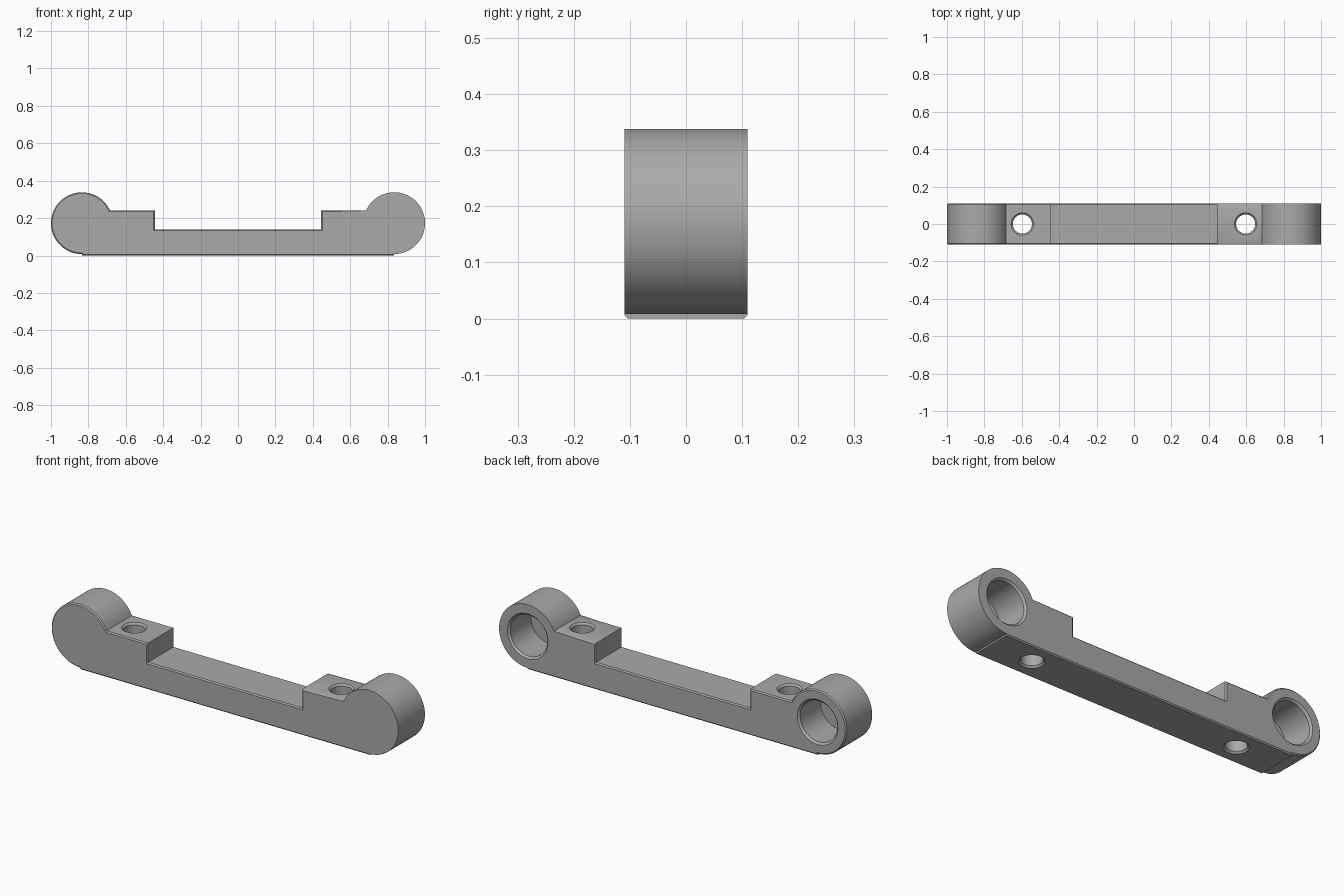
import bpy, bmesh, math
from mathutils import Vector

old = bpy.data.objects.get("Cube")
if old:
    bpy.data.objects.remove(old, do_unlink=True)

HALF = 0.11                      # half depth
CX, CZ, R = 0.835, 0.173, 0.165  # round end centre and radius
SHELF, BED, STEP_X = 0.24, 0.14, 0.445
CHAMFER = 0.006

grey = bpy.data.materials.new("satin_grey")
grey.use_nodes = True
colour = (0.4, 0.4, 0.4, 1)
grey.diffuse_color = colour
grey.node_tree.nodes["Principled BSDF"].inputs["Base Color"].default_value = colour


def make_object(name, bm):
    mesh = bpy.data.meshes.new(name)
    bmesh.ops.recalc_face_normals(bm, faces=bm.faces)
    bm.to_mesh(mesh)
    bm.free()
    obj = bpy.data.objects.new(name, mesh)
    bpy.context.collection.objects.link(obj)
    mesh.materials.append(grey)
    return obj


def lathe(bm, profile, origin, axis, steps=64):
    """Closed solid of revolution from (radius, distance along axis) points."""
    rot = Vector((0, 0, 1)).rotation_difference(Vector(axis))
    rings = []
    for r, d in profile:
        ring = []
        for i in range(steps):
            a = math.tau * i / steps
            p = rot @ Vector((r * math.cos(a), r * math.sin(a), d))
            ring.append(bm.verts.new(p + Vector(origin)))
        rings.append(ring)
    for low, high in zip(rings, rings[1:]):
        for i in range(steps):
            j = (i + 1) % steps
            bm.faces.new((low[i], low[j], high[j], high[i]))
    bm.faces.new(rings[0])
    bm.faces.new(rings[-1])


# Arm outline: foot, round end, shelf and lowered bed, then mirrored
shelf_angle = math.asin((SHELF - CZ) / R)
end_angle = math.pi - shelf_angle
half = [(CX, 0)]
for i in range(57):
    a = -math.pi / 2 + (end_angle + math.pi / 2) * i / 56
    half.append((CX + R * math.cos(a), CZ + R * math.sin(a)))
half += [(STEP_X, SHELF), (STEP_X, BED)]
outline = half + [(-x, z) for x, z in reversed(half)]

bm = bmesh.new()
face = bm.faces.new([bm.verts.new((x, -HALF, z)) for x, z in outline])
moved = bmesh.ops.extrude_face_region(bm, geom=[face])["geom"]
bmesh.ops.translate(bm, vec=(0, 2 * HALF, 0),
                    verts=[g for g in moved if isinstance(g, bmesh.types.BMVert)])
bmesh.ops.recalc_face_normals(bm, faces=bm.faces)


# Chamfer the front and back outlines, leaving the left round end crisp
def is_rim(edge):
    a, b = (v.co for v in edge.verts)
    on_left_end = min(a.x, b.x) > CX - R * math.cos(shelf_angle) - 0.01
    return abs(a.y - b.y) < 1e-5 and not on_left_end


bmesh.ops.bevel(bm, geom=[e for e in bm.edges if is_rim(e)], offset=CHAMFER,
                segments=1, affect='EDGES', profile=0.5)
arm = make_object("mounting_arm", bm)

# Blind bores from the back and bolt holes through the shelves
bm = bmesh.new()
for side in (-1, 1):
    lathe(bm, [(0.107, -0.07), (0.107, HALF - 0.01), (0.117, HALF), (0.117, HALF + 0.05)],
          (side * CX, 0, CZ), (0, 1, 0))
    lathe(bm, [(0.06, -0.05), (0.06, 0), (0.051, 0.009), (0.051, SHELF - 0.009),
               (0.06, SHELF), (0.06, SHELF + 0.05)],
          (side * 0.597, 0, 0), (0, 0, 1), 48)
cutter = make_object("hole_cutter", bm)
cutter.hide_render = True

cut = arm.modifiers.new("holes", 'BOOLEAN')
cut.operation = 'DIFFERENCE'
cut.solver = 'EXACT'
cut.object = cutter
bpy.ops.object.select_all(action='DESELECT')
arm.select_set(True)
bpy.context.view_layer.objects.active = arm
bpy.ops.object.modifier_apply(modifier=cut.name)
bpy.data.objects.remove(cutter, do_unlink=True)
bpy.ops.object.shade_smooth_by_angle(angle=math.radians(30))
